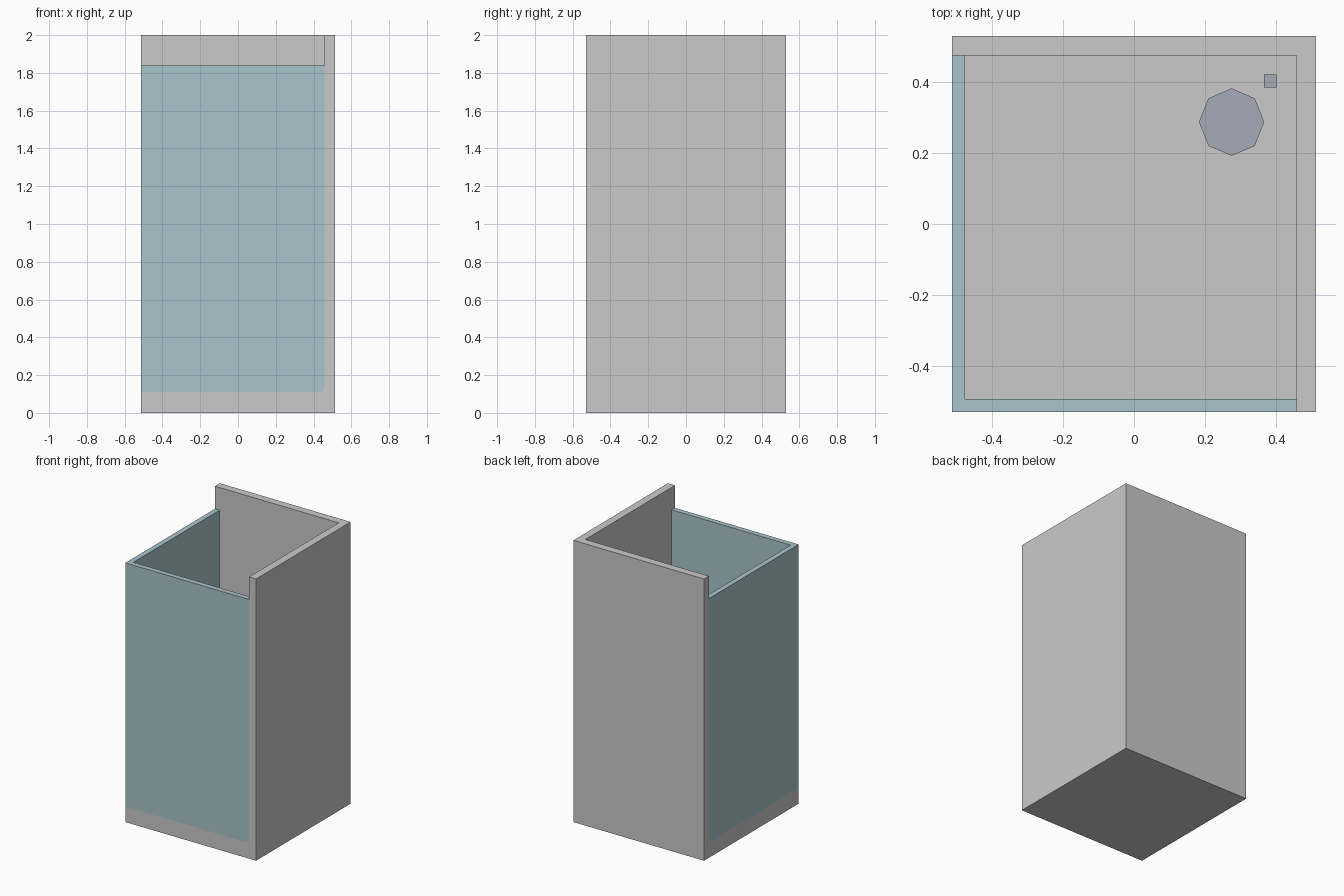
import bpy, bmesh
from math import pi, cos, sin
from mathutils import Vector

if "Cube" in bpy.data.objects:
    bpy.data.objects.remove(bpy.data.objects["Cube"])


def material(name, rgb):
    mat = bpy.data.materials.new(name)
    mat.use_nodes = True
    mat.diffuse_color = (*rgb, 1)
    mat.node_tree.nodes["Principled BSDF"].inputs["Base Color"].default_value = (*rgb, 1)
    return mat


grey = material("light_grey", (0.59, 0.59, 0.595))
glass = material("pale_blue_glass", (0.40, 0.56, 0.61))
metal = material("blue_grey_metal", (0.38, 0.41, 0.48))

# Overall half sizes, wall and glass thickness, and heights
HX, HY = 0.513, 0.53
WALL, PANE = 0.055, 0.037
BASE, GLASS_TOP, TOP = 0.11, 1.84, 2.0
INX, INY = HX - WALL, HY - WALL
RADIUS = 0.03


def prism(name, points, offset, mat):
    """Extrude a flat polygon along an offset vector."""
    bm = bmesh.new()
    face = bm.faces.new([bm.verts.new(p) for p in points])
    result = bmesh.ops.extrude_face_region(bm, geom=[face])
    moved = [v for v in result["geom"] if isinstance(v, bmesh.types.BMVert)]
    bmesh.ops.translate(bm, verts=moved, vec=Vector(offset))
    bmesh.ops.recalc_face_normals(bm, faces=bm.faces)
    mesh = bpy.data.meshes.new(name)
    bm.to_mesh(mesh)
    bm.free()
    mesh.materials.append(mat)
    obj = bpy.data.objects.new(name, mesh)
    bpy.context.collection.objects.link(obj)
    return obj


def slab(name, outline, z0, z1, mat):
    return prism(name, [(x, y, z0) for x, y in outline], (0, 0, z1 - z0), mat)


def rectangle(x0, x1, y0, y1):
    return [(x0, y0), (x1, y0), (x1, y1), (x0, y1)]


# Tray and the L-shaped pair of solid walls
slab("shower_tray", rectangle(-HX, HX, -HY, HY), 0, BASE, grey)
slab("solid_walls", [(HX, -HY), (HX, HY), (-HX, HY), (-HX, INY), (INX, INY), (INX, -HY)],
     BASE, TOP, grey)


def pane(name, start, end, place, offset):
    """Glass pane with one rounded lower corner, and the grey fillet under it."""
    arc = [(end - RADIUS + RADIUS * sin(a), BASE + RADIUS - RADIUS * cos(a))
           for a in (i * pi / 12 for i in range(7))]
    outline = [(start, BASE)] + arc + [(end, GLASS_TOP), (start, GLASS_TOP)]
    prism(name, [place(u, z) for u, z in outline], offset, glass)
    prism(name + "_corner", [place(u, z) for u, z in arc + [(end, BASE)]], offset, grey)


# Glass panes on the front and the right side
pane("front_glass", -HX, INX, lambda u, z: (u, -HY, z), (0, PANE, 0))
pane("side_glass", -HY + PANE, INY, lambda u, z: (-HX, u, z), (PANE, 0, 0))

# Eight-sided drain and the small square fitting beside it
octagon = [(0.275 + 0.092 * cos(i * pi / 4), 0.287 + 0.095 * sin(i * pi / 4)) for i in range(8)]
slab("drain", octagon, BASE, BASE + 0.009, metal)
slab("square_fitting", rectangle(0.366, 0.402, 0.384, 0.421), BASE, BASE + 0.02, metal)
